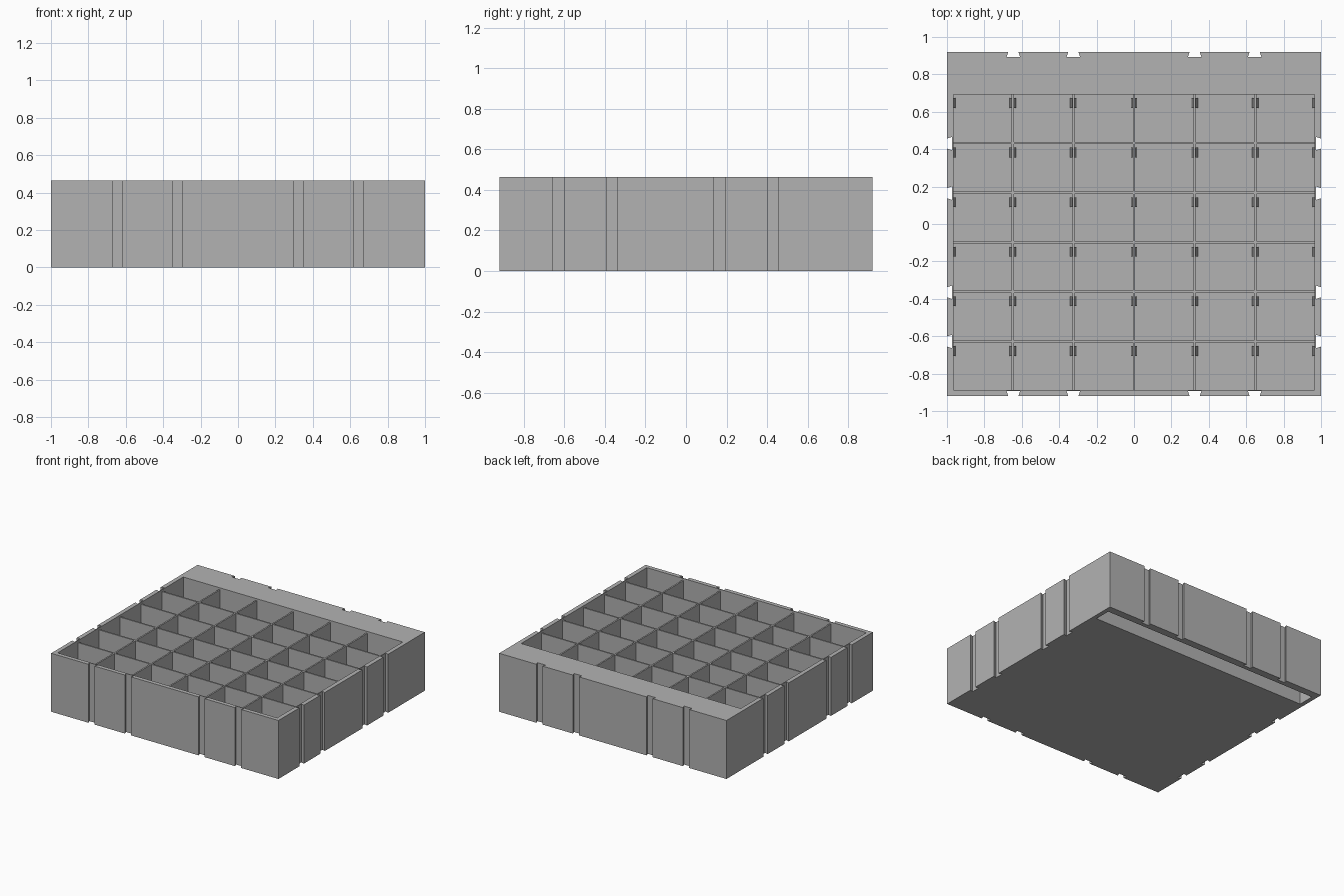
import bpy
import bmesh
from mathutils import Vector

cube = bpy.data.objects.get("Cube")
if cube:
    bpy.data.objects.remove(cube, do_unlink=True)

HX, HY, H = 1.0, 0.92, 0.465          # half width, half depth, height
FLOOR, WALL = 0.02, 0.012             # tray floor, divider thickness
WELL_X, WELL_Y0, WELL_Y1 = 0.966, -0.887, 0.692
DIVIDER_TOP = H - 0.015
N = 6
PITCH_X = (2 * WELL_X + WALL) / N
PITCH_Y = (WELL_Y1 - WELL_Y0 + WALL) / N

grey = bpy.data.materials.new("plain grey")
grey.use_nodes = True
grey.diffuse_color = (0.448, 0.448, 0.448, 1)
grey.node_tree.nodes["Principled BSDF"].inputs["Base Color"].default_value = grey.diffuse_color


def make_object(name, bm):
    bmesh.ops.recalc_face_normals(bm, faces=bm.faces)
    mesh = bpy.data.meshes.new(name)
    bm.to_mesh(mesh)
    bm.free()
    mesh.materials.append(grey)
    obj = bpy.data.objects.new(name, mesh)
    bpy.context.collection.objects.link(obj)
    return obj


def add_box(bm, low, high):
    low, high = Vector(low), Vector(high)
    verts = bmesh.ops.create_cube(bm, size=1)["verts"]
    for v in verts:
        v.co = (low + high) / 2 + v.co * (high - low)
    return verts


def dovetail_side(start, end, centres):
    """Points along one side, with a dovetail groove at each centre."""
    start, end = Vector(start), Vector(end)
    along = (end - start).normalized()
    inward = Vector((-along.y, along.x))
    base = start - along * start.dot(along)
    points = [start]
    for c in sorted(centres):
        for offset, depth in ((-0.027, 0), (-0.036, 0.027), (0.036, 0.027), (0.027, 0)):
            points.append(base + along * (c + offset) + inward * depth)
    return points


# Outer block with dovetail grooves on all four sides
groove_x = [-0.645, -0.324, 0.324, 0.645]
groove_y = [-0.628, -0.365, 0.165, 0.43]
outline = (dovetail_side((-HX, -HY), (HX, -HY), groove_x)
           + dovetail_side((HX, -HY), (HX, HY), groove_y)
           + dovetail_side((HX, HY), (-HX, HY), groove_x)
           + dovetail_side((-HX, HY), (-HX, -HY), [-y for y in groove_y]))
bm = bmesh.new()
base = bm.faces.new([bm.verts.new((p.x, p.y, 0)) for p in outline])
top = bmesh.ops.extrude_face_region(bm, geom=[base])["geom"]
bmesh.ops.translate(bm, vec=(0, 0, H),
                    verts=[g for g in top if isinstance(g, bmesh.types.BMVert)])
tray = make_object("tray_body", bm)

# Hollows: the open well on top and the long slot under the rear rim
bm = bmesh.new()
add_box(bm, (-WELL_X, WELL_Y0, FLOOR), (WELL_X, WELL_Y1, H + 0.1))
add_box(bm, (-WELL_X, 0.727, -0.1), (WELL_X, 0.86, H - 0.03))
cutter = make_object("hollow_cutter", bm)
cutter.hide_render = True
cutter.hide_viewport = True
cut = tray.modifiers.new("hollows", "BOOLEAN")
cut.operation = "DIFFERENCE"
cut.solver = "EXACT"
cut.object = cutter

# Dividers, sunk slightly into the walls and floor
sink = 0.003
bm = bmesh.new()
for i in range(1, N):
    x = -WELL_X + i * PITCH_X
    add_box(bm, (x - WALL, WELL_Y0 - sink, FLOOR - sink),
            (x, WELL_Y1 + sink, DIVIDER_TOP))
make_object("lengthwise_dividers", bm)

bm = bmesh.new()
for j in range(1, N):
    y = WELL_Y0 + j * PITCH_Y
    add_box(bm, (-WELL_X - sink, y - WALL, FLOOR - sink),
            (WELL_X + sink, y, DIVIDER_TOP - 0.0005))
make_object("crosswise_dividers", bm)

# Tapered ribs on both side walls of each cell, near its rear
bm = bmesh.new()
for i in range(N):
    for j in range(N):
        left = -WELL_X + i * PITCH_X
        right = left + PITCH_X - WALL
        y = WELL_Y0 + (j + 1) * PITCH_Y - WALL - 0.045
        for wall, side in ((left, 1), (right, -1)):
            verts = add_box(bm, (wall - 0.003, y - 0.026, FLOOR - sink),
                            (wall + 0.003, y + 0.026, 0.3))
            for v in verts:
                if (v.co.x - wall) * side > 0:
                    v.co.x = wall + side * (0.011 if v.co.z < 0.1 else 0.001)
make_object("cell_ribs", bm)
